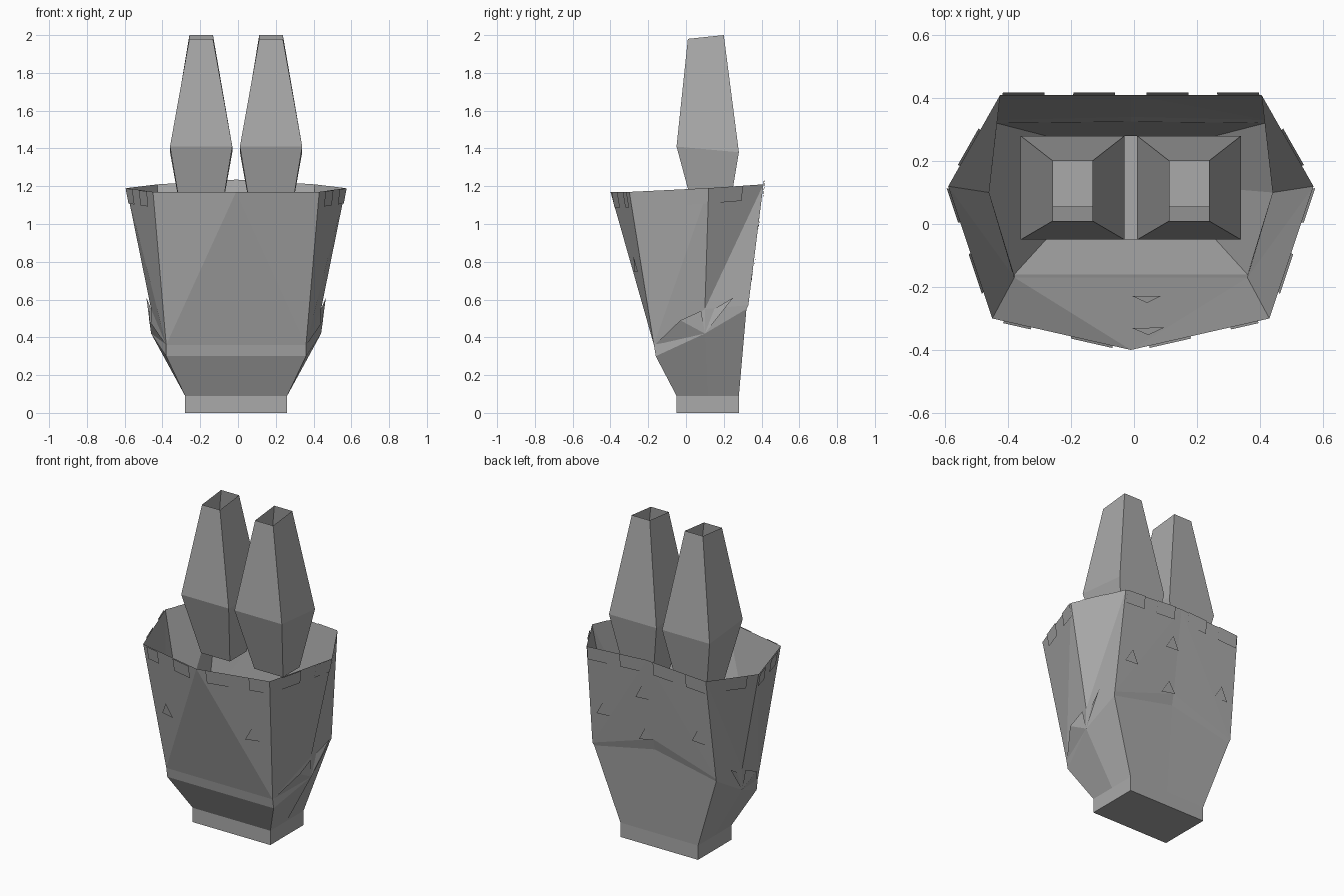
import bpy
import bmesh
from mathutils import Vector
from mathutils.bvhtree import BVHTree

cube = bpy.data.objects.get("Cube")
if cube:
    bpy.data.objects.remove(cube)

grey = bpy.data.materials.new("plain grey")
grey.use_nodes = True
COLOUR = (0.4, 0.4, 0.4, 1)
grey.diffuse_color = COLOUR
grey.node_tree.nodes["Principled BSDF"].inputs["Base Color"].default_value = COLOUR

CENTRE = -0.01


def make(name, verts, faces):
    mesh = bpy.data.meshes.new(name)
    mesh.from_pydata([tuple(v) for v in verts], [], faces)
    mesh.materials.append(grey)
    obj = bpy.data.objects.new(name, mesh)
    obj.location.x = CENTRE
    bpy.context.collection.objects.link(obj)
    return obj


def full_ring(half):
    """Close a half outline, listed front to back, by mirroring it."""
    return half + [(-x, y, z) for x, y, z in half[-2:0:-1]]


def loft(name, rings, floor=False, split=False):
    n = len(rings[0])
    verts = [v for ring in rings for v in ring]
    faces = []
    for r in range(len(rings) - 1):
        for i in range(n):
            j = (i + 1) % n
            a, b, c, d = r * n + i, r * n + j, (r + 1) * n + j, (r + 1) * n + i
            if not split:
                faces.append((a, b, c, d))
            elif i in (0, 4, 5, 6):      # diagonals mirrored about the middle
                faces += [(a, b, c), (a, c, d)]
            else:
                faces += [(a, b, d), (b, c, d)]
    if floor:
        faces.append(tuple(range(n)))
    obj = make(name, verts, faces)
    bm = bmesh.new()
    bm.from_mesh(obj.data)
    bmesh.ops.recalc_face_normals(bm, faces=bm.faces)
    bm.to_mesh(obj.data)
    bm.free()
    return obj


# Outlines: front middle, front corner, side, back corner, back middle
rim = [(0, -.40, 1.17), (.44, -.30, 1.17), (.58, .12, 1.19), (.415, .41, 1.21), (0, .41, 1.235)]
hem = [(0, -.17, .36), (.37, -.17, .36), (.45, .10, .55), (.43, .33, .57), (0, .34, .71)]
shoulder = [(0, -.16, .30), (.37, -.16, .30), (.45, .10, .42), (.425, .32, .55), (0, .325, .64)]
neck = [(0, -.05, .09), (.27, -.05, .09), (.27, .115, .09), (.27, .28, .09), (0, .28, .09)]
foot = [(x, y, 0) for x, y, z in neck]

# Open shell and the tapered stand beneath it
loft("upper_shell", [full_ring(hem), full_ring(rim)][::-1], split=True)
loft("lower_shell", [full_ring(p) for p in (foot, neck, shoulder, hem)], floor=True)

# Loose side flaps where the two shells meet
for side in (1, -1):
    pts = [(.37, -.165, .36), (.46, -.03, .49), (.46, .08, .54), (.45, .10, .42),
           (.475, .25, .61), (.45, .15, .55)]
    make("side_flap", [(side * x, y, z) for x, y, z in pts],
         [(0, 1, 3), (1, 2, 3), (3, 4, 5)])


# Hollow towers
def tower_ring(cx, half, y0, y1, z0, z1):
    return [(cx - half, y0, z0), (cx + half, y0, z0), (cx + half, y1, z1), (cx - half, y1, z1)]


for cx in (.185, -.185):
    loft("tower", [tower_ring(cx, .10, .055, .22, 1.02, 1.02),
                   tower_ring(cx, .165, -.05, .28, 1.41, 1.38),
                   tower_ring(cx, .0625, .01, .20, 1.98, 2.0)])

# Surface used to seat the small plates
shell = bpy.data.objects["upper_shell"].data
tree = BVHTree.FromPolygons([v.co for v in shell.vertices],
                            [tuple(p.vertices) for p in shell.polygons])


def plate(name, panel, outline, side=1, lift=.007):
    """Lay a thin plate on a panel; outline is (fraction along, drop from rim)."""
    t0, t1, b0, b1 = (Vector(p) for p in (rim[panel], rim[panel + 1], hem[panel], hem[panel + 1]))
    pts = []
    for u, drop in outline:
        top, low = t0.lerp(t1, u), b0.lerp(b1, u)
        p = top.lerp(low, drop / (top.z - low.z))
        p.x *= side
        spot, normal, index, dist = tree.find_nearest(p)
        if normal.dot(Vector((spot.x, spot.y - .05, 0))) < 0:
            normal = -normal
        pts.append(spot + normal * lift)
    make(name, pts, [tuple(range(len(pts)))])


def block(panel, u, half, side):
    plate("rim_plate", panel, [(u - half, 0), (u + half, 0), (u + half, .08), (u - half, .08)], side)


def triangle(panel, u, drop, half, side=1, lift=.007):
    plate("triangle_plate", panel,
          [(u - half, drop + .08), (u + half, drop + .08), (u, drop)], side, lift)


# Rim plates and triangles, repeated on both sides
for side in (1, -1):
    for panel, u, half in ((0, .28, .15), (0, .82, .1), (1, .34, .15), (1, .86, .13),
                           (2, .42, .2), (3, .18, .16), (3, .72, .16)):
        block(panel, u, half, side)
    triangle(0, .72, .34, .11, side)
    triangle(3, .22, .35, .11, side)

# Middle triangles on the back and on the inside of the front
triangle(3, .89, .18, .11)
triangle(3, .89, .46, .11)
for drop in (.14, .5):
    triangle(0, .13, drop, .12, lift=-.007)
